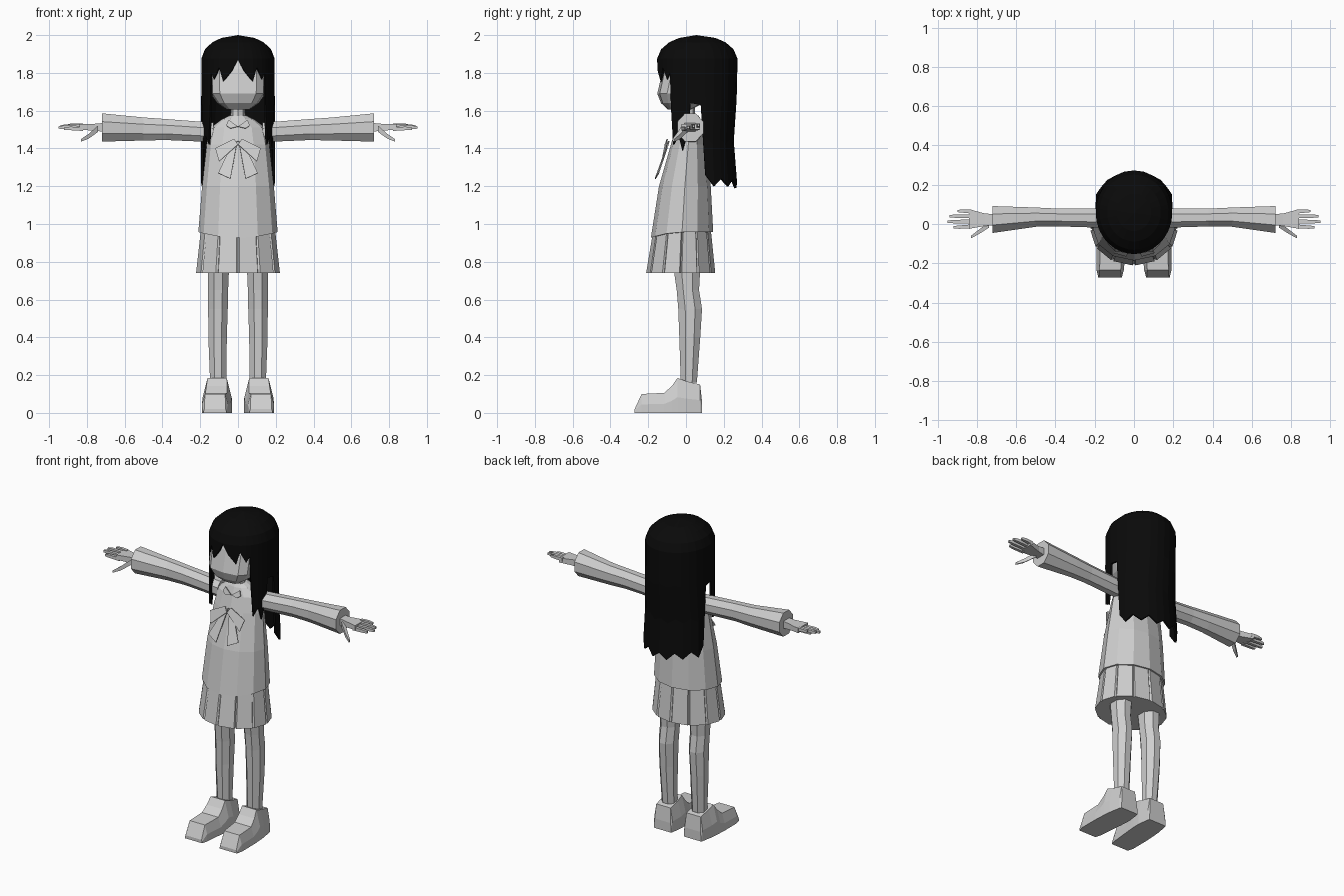
import bpy, bmesh, math
from mathutils import Vector

if "Cube" in bpy.data.objects:
    bpy.data.objects.remove(bpy.data.objects["Cube"])


def material(name, r, g, b):
    m = bpy.data.materials.new(name)
    m.diffuse_color = (r, g, b, 1)
    m.use_nodes = True
    m.node_tree.nodes["Principled BSDF"].inputs["Base Color"].default_value = m.diffuse_color
    return m


GREY = material("light grey", 0.62, 0.62, 0.62)
BLACK = material("hair black", 0.003, 0.003, 0.003)


def finish(name, bm, mat, mirror=False, thick=0):
    bmesh.ops.recalc_face_normals(bm, faces=bm.faces)
    me = bpy.data.meshes.new(name)
    bm.to_mesh(me)
    bm.free()
    me.materials.append(mat)
    ob = bpy.data.objects.new(name, me)
    bpy.context.collection.objects.link(ob)
    if thick:
        s = ob.modifiers.new("Solidify", 'SOLIDIFY')
        s.thickness, s.offset = thick, -1
    if mirror:
        ob.modifiers.new("Mirror", 'MIRROR').use_axis = (True, False, False)
    return ob


def oval(c, u, v, n=8, p=1.0, off=0.0):
    """Ring of n points round c; p below 1 makes it boxier."""
    pts = []
    for i in range(n):
        a = 2 * math.pi * (i + off) / n
        s, k = math.sin(a), math.cos(a)
        pts.append(Vector(c) + Vector(u) * math.copysign(abs(s) ** p, s)
                   + Vector(v) * math.copysign(abs(k) ** p, k))
    return pts


def loft(name, rings, mat=GREY, mirror=False):
    bm = bmesh.new()
    rows = [[bm.verts.new(p) for p in r] for r in rings]
    n = len(rows[0])
    for a, b in zip(rows, rows[1:]):
        for i in range(n):
            j = (i + 1) % n
            bm.faces.new((a[i], a[j], b[j], b[i]))
    bm.faces.new(rows[0])
    bm.faces.new(rows[-1])
    return finish(name, bm, mat, mirror)


def upright(name, rows, n, p=1.0, off=0.0, mirror=False):
    """Rows are (z, centre x, centre y, half width, half depth)."""
    return loft(name, [oval((x, y, z), (rx, 0, 0), (0, -ry, 0), n, p, off)
                       for z, x, y, rx, ry in rows], GREY, mirror)


def sideways(name, rows, n, off=0.5):
    """Rows are (x, centre y, centre z, half depth, half height)."""
    return loft(name, [oval((x, y, z), (0, ry, 0), (0, 0, rz), n, 1, off)
                       for x, y, z, ry, rz in rows], GREY, True)


# Head and neck
upright("head", [(1.605, 0, -.035, .06, .06), (1.64, 0, -.02, .11, .112),
                 (1.69, 0, 0, .146, .152), (1.82, 0, .02, .15, .142),
                 (1.92, 0, .05, .12, .12)], 12, 0.6)
upright("neck", [(1.50, 0, .01, .042, .04), (1.64, 0, .01, .036, .036)], 8)

# Tunic, with the hem dipping at the front
tunic = [oval((0, y, z), (rx, 0, 0), (0, -ry, 0), 12) for z, y, rx, ry in
         [(.957, -.021, .21, .165), (1.2, -.006, .19, .137), (1.42, .012, .166, .092),
          (1.51, .02, .145, .075), (1.555, .02, .085, .058), (1.575, .02, .045, .045)]]
for i, p in enumerate(tunic[0]):
    p.z -= .03 * max(0, math.cos(math.pi * i / 6)) ** 2
loft("tunic", tunic)

# Pleated skirt


def pleats(z, cy, rx, ry, groove):
    pts = []
    for i in range(12):
        for d, k in ((0, groove), (2, 1), (28, 1)):
            a = math.radians(30 * i + d)
            pts.append(Vector((rx * k * math.sin(a), cy - ry * k * math.cos(a), z)))
    return pts


loft("skirt", [pleats(.74, -.028, .222, .183, .95), pleats(.985, -.02, .195, .15, .97)])

# Sleeves and hands
sideways("sleeve", [(.13, .03, 1.485, .054, .056), (.38, .033, 1.5, .049, .06),
                    (.5, .035, 1.503, .053, .066), (.72, .023, 1.511, .074, .081)], 8)
sideways("palm", [(.70, .022, 1.512, .038, .034), (.76, .022, 1.512, .045, .026),
                  (.84, .025, 1.514, .07, .02)], 4)
for i, (y, tip) in enumerate([(-.016, .92), (.012, .95), (.04, .94), (.066, .90)]):
    z = 1.503 + .006 * i
    sideways("finger_%d" % (i + 1), [(.82, y * .9 + .003, z, .014, .015),
                                     (tip - .03, y, z + .003, .012, .013),
                                     (tip, y, z + .002, .008, .009)], 4)
sideways("thumb", [(.74, -.005, 1.505, .02, .024), (.79, -.04, 1.465, .016, .018),
                   (.83, -.066, 1.443, .009, .01)], 4)

# Legs
upright("leg", [(.16, .105, .015, .046, .046), (.4, .108, .02, .053, .06),
                (.55, .106, .022, .056, .068), (.65, .105, .01, .057, .064),
                (.76, .104, .005, .061, .076)], 8, 1, 0.5, True)

# Shoes, lofted from heel to toe
shoe = []
for y, xi, xo, h, t in [(.085, .045, .165, .06, .005), (.075, .042, .17, .15, .014),
                        (0, .032, .183, .168, .024), (-.045, .034, .187, .185, .026),
                        (-.075, .036, .189, .142, .022), (-.115, .04, .191, .106, .018),
                        (-.235, .052, .191, .1, .016), (-.272, .062, .182, .02, .004)]:
    shoe.append([Vector((x, y, z)) for x, z in
                 ((xi, 0), (xo, 0), (xo, h * .45), (xo - t, h), (xi + t, h), (xi, h * .45))])
loft("shoe", shoe, GREY, True)


# Ribbon bow and collar: thin plates sloping out from the chest
def plate(name, outline, y0, slope):
    bm = bmesh.new()
    bm.faces.new([bm.verts.new((x, y0 - slope * (1.45 - z) + .1 * x, z)) for x, z in outline])
    finish(name, bm, GREY, True, 0.006)


plate("ribbon_tail", [(.004, 1.44), (.03, 1.43), (.105, 1.27), (.04, 1.24)], -.09, .38)
plate("ribbon_loop", [(0, 1.42), (.02, 1.45), (.12, 1.40), (.10, 1.33)], -.098, .3)
plate("collar_bow", [(0, 1.515), (.05, 1.55), (.062, 1.52), (.04, 1.505)], -.085, .3)

# Hair: angle from the front in degrees and height of the lower edge
edge = [(0, 1.868), (10, 1.81), (24, 1.755), (31, 1.83), (41, 1.765), (47, 1.80),
        (49, 1.62), (53, 1.42), (62, 1.47), (68, 1.39), (77, 1.5), (80, 1.64),
        (95, 1.63), (102, 1.26), (115, 1.2), (128, 1.24), (141, 1.2), (154, 1.235),
        (167, 1.19), (180, 1.225)]
full = edge + [(360 - a, z) for a, z in edge[-2:0:-1]]
bm = bmesh.new()
top = bm.verts.new((0, .055, 2.0))
columns = []
for a, low in full:
    s, c = math.sin(math.radians(a)), math.cos(math.radians(a))
    levels = [(1.985, .45), (1.962, .7), (1.925, .9), (1.875, 1)]
    levels += [(1.875 + (low - 1.875) * t, 1) for t in (.33, .67, 1)]
    col = []
    for z, k in levels:
        down = max(0, 1.7 - z) * 2
        wide = 1 + (.1 * down if c < 0 else 0)
        back = -.02 * math.sin(min(1, down) * math.pi) if c < 0 else 0
        col.append(bm.verts.new((.195 * k * s * min(wide, 1 / max(abs(s), .5)),
                                 .06 - .213 * k * c - back * c, z)))
    columns.append(col)
for i, a in enumerate(columns):
    b = columns[(i + 1) % len(columns)]
    bm.faces.new((top, a[0], b[0]))
    for j in range(len(a) - 1):
        bm.faces.new((a[j], a[j + 1], b[j + 1], b[j]))
finish("hair", bm, BLACK, False, 0.012)
